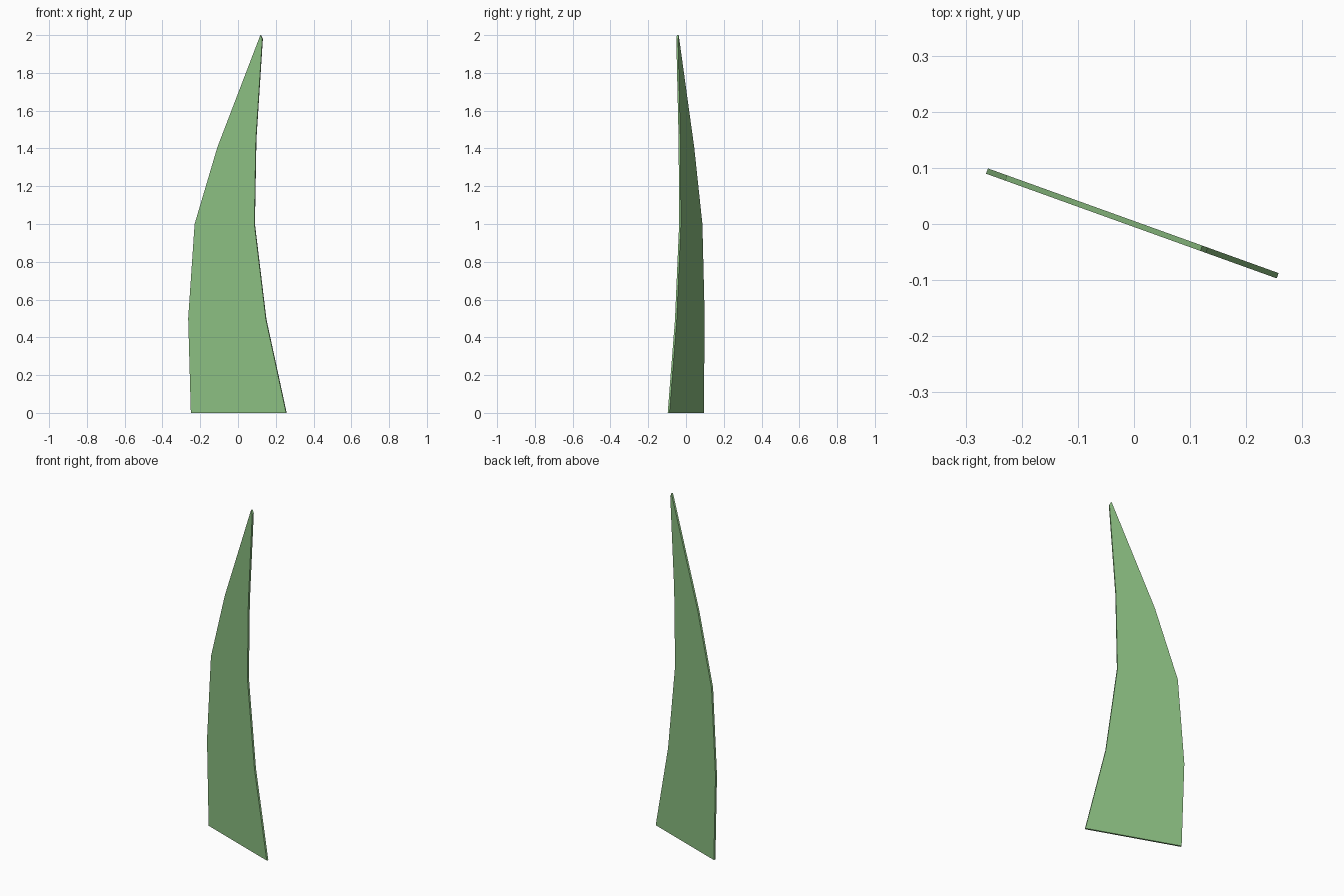
import bpy, bmesh
from math import radians, cos
from mathutils import Matrix

if "Cube" in bpy.data.objects:
    bpy.data.objects.remove(bpy.data.objects["Cube"])

ANGLE = radians(-19.8)
THICKNESS = 0.01

# Blade outline as seen from the front (x, z), counter-clockwise from bottom left
outline = [(-0.248, 0), (0.256, 0), (0.149, 0.495), (0.088, 1.0), (0.096, 1.45),
           (0.130, 1.98), (0.120, 2.0), (-0.108, 1.405), (-0.228, 1.0), (-0.262, 0.5)]

# Leaf blade: flat outline, extruded to a thin plate and turned about z
bm = bmesh.new()
verts = [bm.verts.new((x / cos(ANGLE), -THICKNESS / 2, z)) for x, z in outline]
face = bm.faces.new(verts)
result = bmesh.ops.extrude_face_region(bm, geom=[face], use_keep_orig=True)
back = [g for g in result["geom"] if isinstance(g, bmesh.types.BMVert)]
bmesh.ops.translate(bm, verts=back, vec=(0, THICKNESS, 0))
bmesh.ops.recalc_face_normals(bm, faces=bm.faces)
bmesh.ops.transform(bm, matrix=Matrix.Rotation(ANGLE, 4, 'Z'), verts=bm.verts)

mesh = bpy.data.meshes.new("leaf_blade")
bm.to_mesh(mesh)
bm.free()
leaf = bpy.data.objects.new("leaf_blade", mesh)
bpy.context.collection.objects.link(leaf)

# Green material
green = bpy.data.materials.new("leaf_green")
green.diffuse_color = (0.26, 0.52, 0.22, 1)
green.use_nodes = True
green.node_tree.nodes["Principled BSDF"].inputs["Base Color"].default_value = green.diffuse_color
mesh.materials.append(green)
